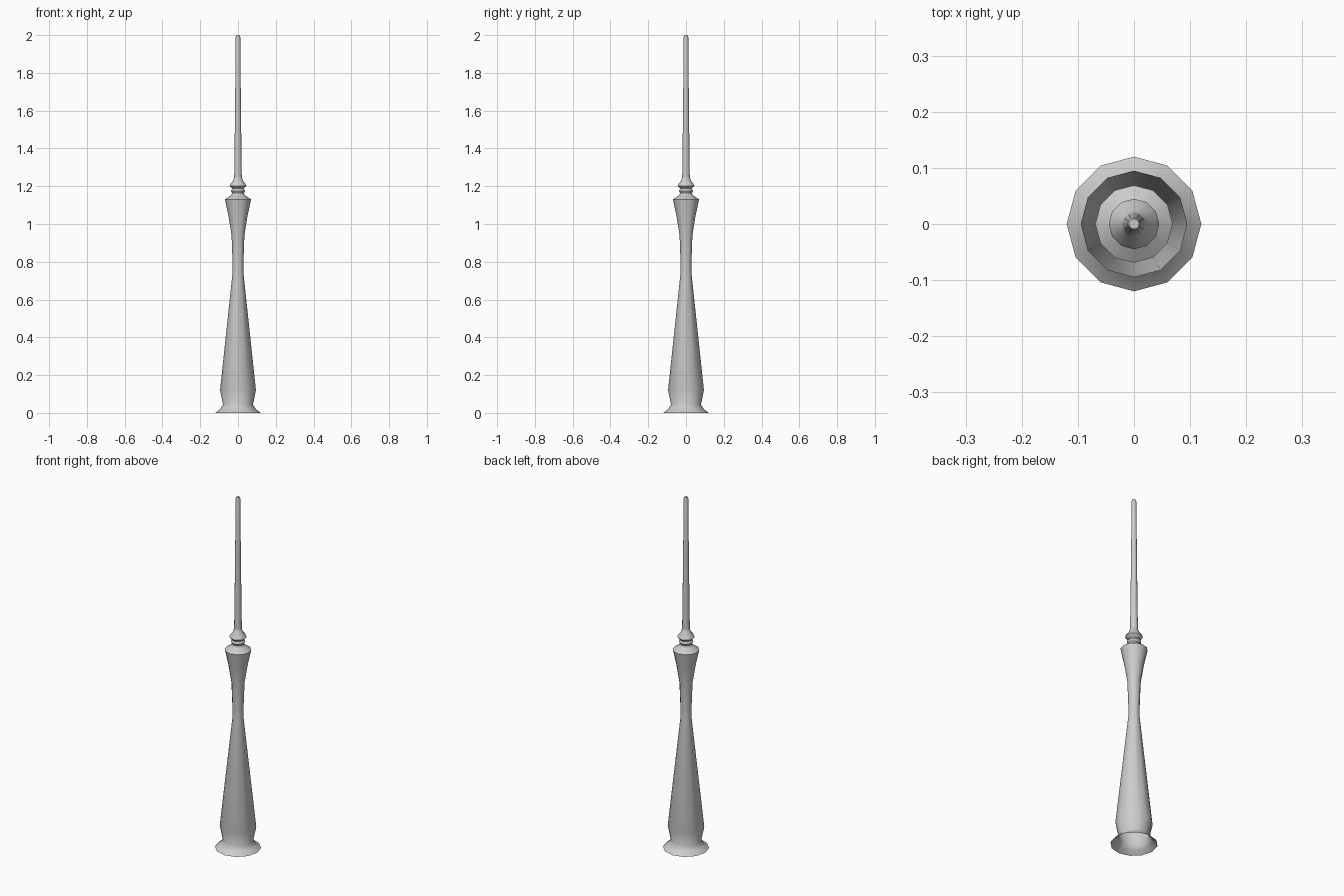
import bpy, math

if "Cube" in bpy.data.objects:
    bpy.data.objects.remove(bpy.data.objects["Cube"])

SIDES = 12


def lathe(name, profile, cap_top=False):
    """Revolve (radius, height) points around z."""
    verts, faces = [], []
    for r, z in profile:
        for i in range(SIDES):
            a = 2 * math.pi * i / SIDES
            verts.append((r * math.cos(a), r * math.sin(a), z))
    for k in range(len(profile) - 1):
        for i in range(SIDES):
            j = (i + 1) % SIDES
            faces.append((k * SIDES + i, k * SIDES + j,
                          (k + 1) * SIDES + j, (k + 1) * SIDES + i))
    if cap_top:
        start = (len(profile) - 1) * SIDES
        faces.append(tuple(range(start, start + SIDES)))
    mesh = bpy.data.meshes.new(name)
    mesh.from_pydata(verts, [], faces)
    obj = bpy.data.objects.new(name, mesh)
    bpy.context.collection.objects.link(obj)
    bpy.ops.object.select_all(action='DESELECT')
    obj.select_set(True)
    bpy.context.view_layer.objects.active = obj
    bpy.ops.object.shade_smooth_by_angle(angle=math.radians(50))
    return obj


# Hollow waisted column with flared foot and wide head
lathe("column", [(0.12, 0.0), (0.095, 0.02), (0.079, 0.043), (0.095, 0.12),
                 (0.029, 0.74), (0.029, 0.80), (0.034, 0.94),
                 (0.05, 1.04), (0.069, 1.13), (0.036, 1.153)])

# Turned collar and bead
lathe("collar", [(0.036, 1.153), (0.031, 1.163), (0.037, 1.175),
                 (0.030, 1.187), (0.045, 1.202), (0.040, 1.212),
                 (0.026, 1.23), (0.020, 1.25)])

# Tapered needle
lathe("spire", [(0.020, 1.25), (0.0155, 1.62), (0.012, 1.99),
                (0.009, 2.0)], cap_top=True)
